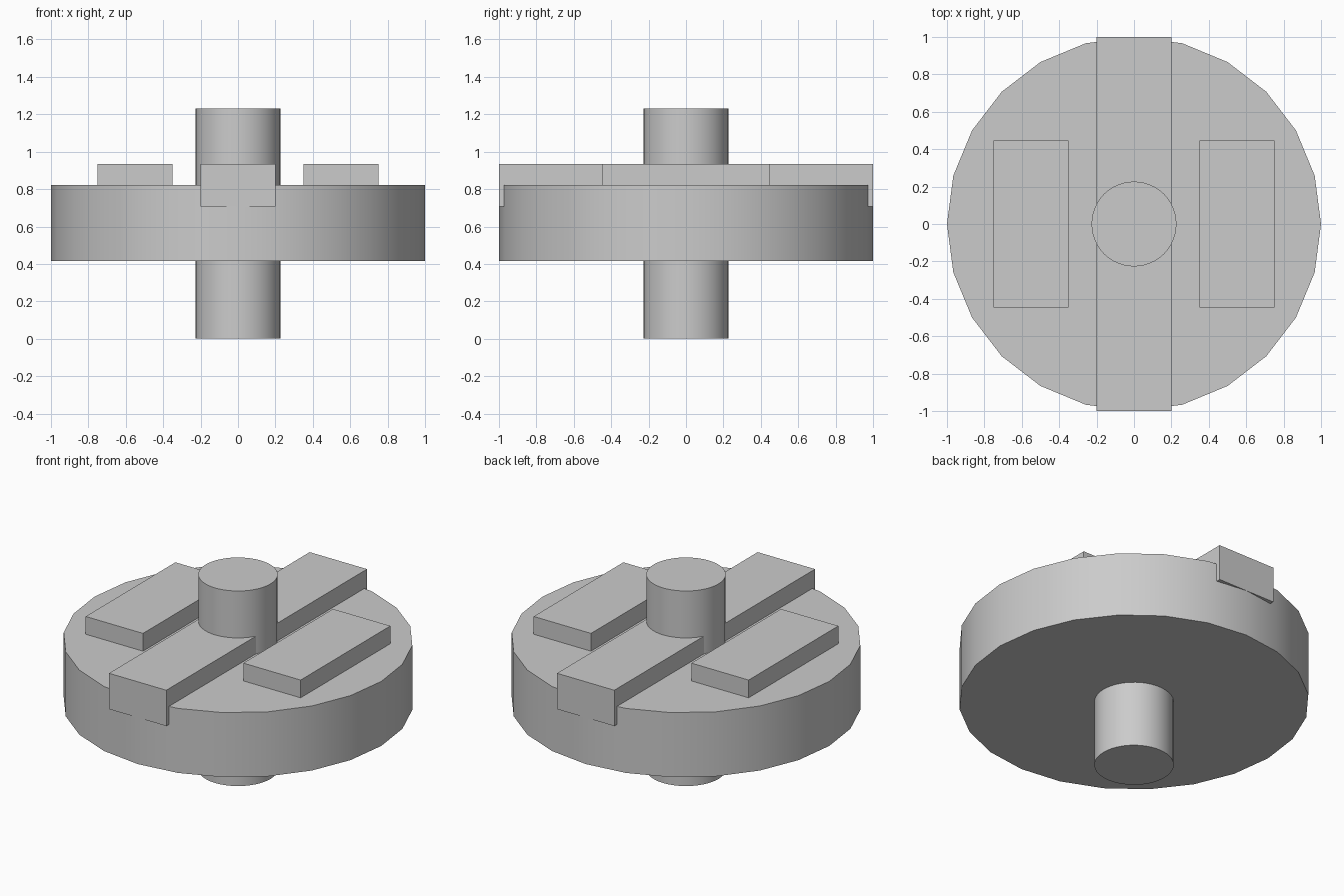
import bpy
import bmesh
import math
from mathutils import Matrix, Vector

if "Cube" in bpy.data.objects:
    bpy.data.objects.remove(bpy.data.objects["Cube"], do_unlink=True)

grey = bpy.data.materials.new("plain grey")
grey.use_nodes = True
colour = (0.6, 0.6, 0.6, 1)
grey.diffuse_color = colour
grey.node_tree.nodes["Principled BSDF"].inputs["Base Color"].default_value = colour


def finish(name, bm):
    mesh = bpy.data.meshes.new(name)
    bm.to_mesh(mesh)
    bm.free()
    mesh.materials.append(grey)
    obj = bpy.data.objects.new(name, mesh)
    bpy.context.collection.objects.link(obj)
    return obj


def cylinder(name, radius, bottom, top, sides):
    bm = bmesh.new()
    bmesh.ops.create_cone(bm, cap_ends=True, segments=sides, radius1=radius,
                          radius2=radius, depth=top - bottom,
                          matrix=Matrix.Translation((0, 0, (bottom + top) / 2)))
    obj = finish(name, bm)
    bpy.ops.object.select_all(action="DESELECT")
    obj.select_set(True)
    bpy.context.view_layer.objects.active = obj
    bpy.ops.object.shade_smooth_by_angle(angle=math.radians(30))
    return obj


def box(name, low, high):
    low, high = Vector(low), Vector(high)
    bm = bmesh.new()
    bmesh.ops.create_cube(bm, size=1, matrix=Matrix.Translation((low + high) / 2)
                          @ Matrix.Diagonal((*(high - low), 1)))
    return finish(name, bm)


# Round body and the shaft through it
cylinder("disc", 1.0, 0.415, 0.822, 24)
cylinder("shaft", 0.227, 0, 1.23, 48)

# Long bar across the top, overhanging the rim at both ends
box("centre_bar", (-0.2, -1, 0.708), (0.2, 1, 0.934))

# Shorter pads on either side
for side, name in ((1, "left_pad"), (-1, "right_pad")):
    x = side * 0.55
    box(name, (x - 0.2, -0.447, 0.708), (x + 0.2, 0.447, 0.934))
